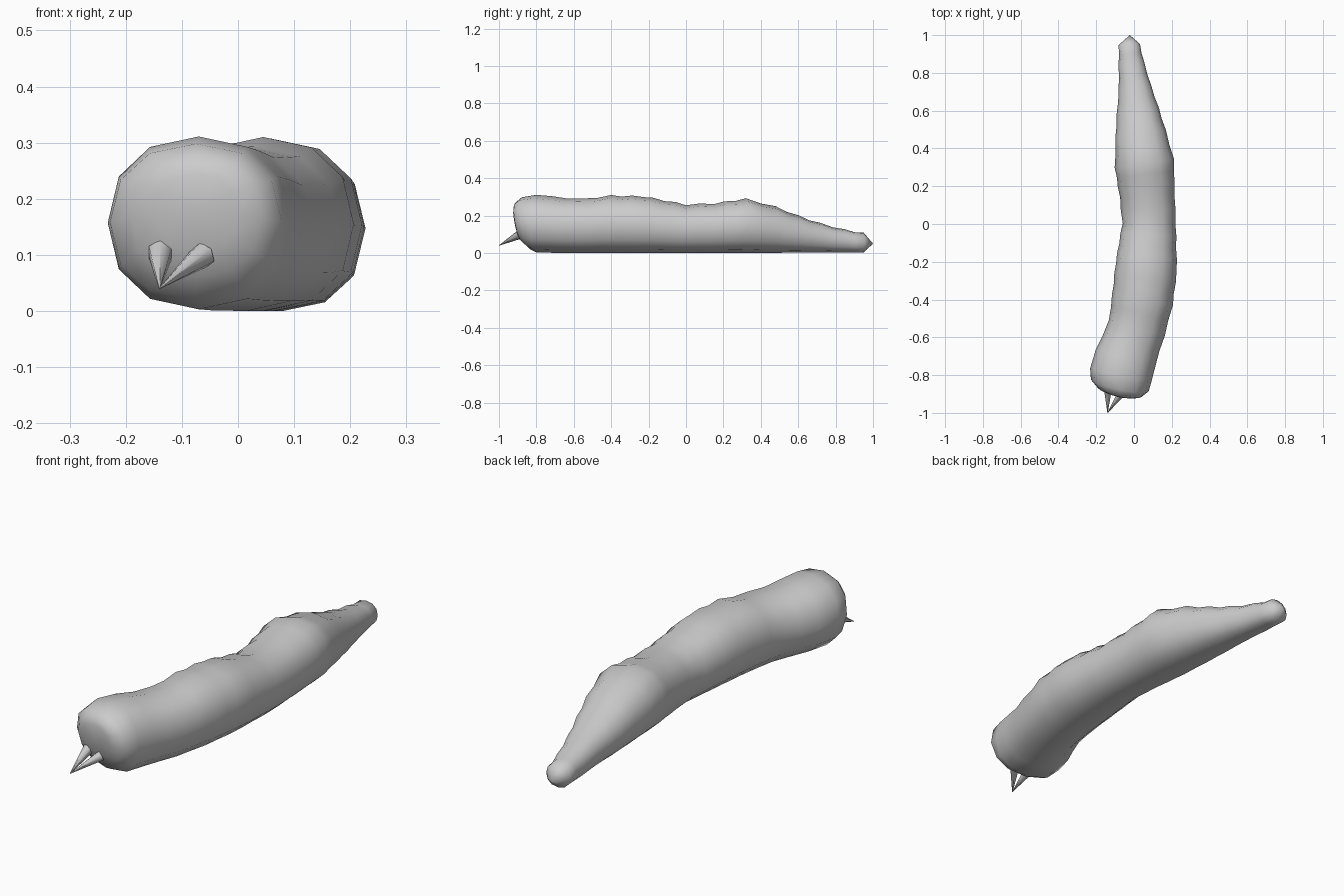
import bpy, bmesh, math
from mathutils import Vector

if "Cube" in bpy.data.objects:
    bpy.data.objects.remove(bpy.data.objects["Cube"])

SIDES = 12

# Body stations from head to tail: centre x, y, half width, bottom z, top z, yaw slope (dy/dx)
STATIONS = [
    (-0.075, -0.905, 0.075, 0.105, 0.245, -0.2),
    (-0.075, -0.892, 0.118, 0.060, 0.272, -0.2),
    (-0.075, -0.855, 0.156, 0.020, 0.298, -0.2),
    (-0.070, -0.800, 0.166, 0.003, 0.311, -0.22),
    (-0.045, -0.710, 0.162, 0.001, 0.299, -0.27),
    (0.015, -0.550, 0.152, 0.000, 0.288, -0.27),
    (0.045, -0.400, 0.162, 0.000, 0.306, -0.18),
    (0.065, -0.230, 0.163, 0.000, 0.302, -0.14),
    (0.080, 0.000, 0.141, 0.000, 0.258, -0.03),
    (0.070, 0.150, 0.145, 0.000, 0.264, 0.06),
    (0.055, 0.320, 0.157, 0.000, 0.289, 0.14),
    (0.035, 0.480, 0.133, 0.001, 0.246, 0.14),
    (0.020, 0.600, 0.111, 0.002, 0.198, 0.14),
    (0.005, 0.720, 0.086, 0.003, 0.157, 0.12),
    (-0.014, 0.850, 0.067, 0.003, 0.123, 0.10),
    (-0.025, 0.950, 0.055, 0.003, 0.105, 0.05),
]


def resample():
    """Fill the trunk with evenly spaced rings, alternating for a wrinkled back."""
    out = list(STATIONS[:4])
    k = 0
    for a, b in zip(STATIONS[3:], STATIONS[4:]):
        n = max(1, round((b[1] - a[1]) / 0.065))
        for i in range(1, n + 1):
            s = [p + (q - p) * i / n for p, q in zip(a, b)]
            k += 1
            wob = 0.004 if k % 2 else -0.003
            s[4] += wob
            s[2] += wob * 0.5
            out.append(tuple(s))
    return out


def make_object(name, bm):
    bmesh.ops.recalc_face_normals(bm, faces=bm.faces)
    mesh = bpy.data.meshes.new(name)
    bm.to_mesh(mesh)
    bm.free()
    for p in mesh.polygons:
        p.use_smooth = True
    ob = bpy.data.objects.new(name, mesh)
    bpy.context.collection.objects.link(ob)
    return ob


def soft(v):
    return math.copysign(abs(v) ** 0.9, v)


# Grub body: lofted rings with flattened underside
bm = bmesh.new()
rings = []
for x, y, w, zb, zt, slope in resample():
    across = Vector((1, slope, 0)).normalized()
    lean = 0.16 if y < -0.82 else 0.0
    ring = []
    for i in range(SIDES):
        a = 2 * math.pi * i / SIDES
        dz = soft(math.sin(a)) * (zt - zb) / 2
        p = Vector((x, y - dz * lean, (zt + zb) / 2 + dz)) + across * (w * soft(math.cos(a)))
        ring.append(bm.verts.new(p))
    rings.append(ring)
for r, s in zip(rings, rings[1:]):
    for i in range(SIDES):
        j = (i + 1) % SIDES
        bm.faces.new((r[i], r[j], s[j], s[i]))
# Rounded face and pointed tail close the ends
for ring, tip in ((rings[0], (-0.078, -0.918, 0.18)), (rings[-1], (-0.022, 1.0, 0.05))):
    v = bm.verts.new(tip)
    for i in range(SIDES):
        bm.faces.new((ring[i], ring[(i + 1) % SIDES], v))
make_object("grub_body", bm)


# Mandibles: two tapered spikes meeting at one point
def mandible(name, base, tip, radius):
    base, tip = Vector(base), Vector(tip)
    d = tip - base
    bm = bmesh.new()
    bmesh.ops.create_cone(bm, cap_ends=True, segments=6, radius1=radius, radius2=0.001, depth=d.length)
    rot = d.to_track_quat('Z', 'Y')
    for v in bm.verts:
        v.co = rot @ v.co + (base + tip) / 2
    make_object(name, bm)


mandible("left_mandible", (-0.138, -0.87, 0.105), (-0.14, -1.0, 0.04), 0.024)
mandible("right_mandible", (-0.062, -0.89, 0.10), (-0.14, -1.0, 0.04), 0.024)

for ob in bpy.context.collection.objects:
    ob.select_set(True)
    bpy.context.view_layer.objects.active = ob
bpy.ops.object.shade_smooth_by_angle(angle=math.radians(60))
